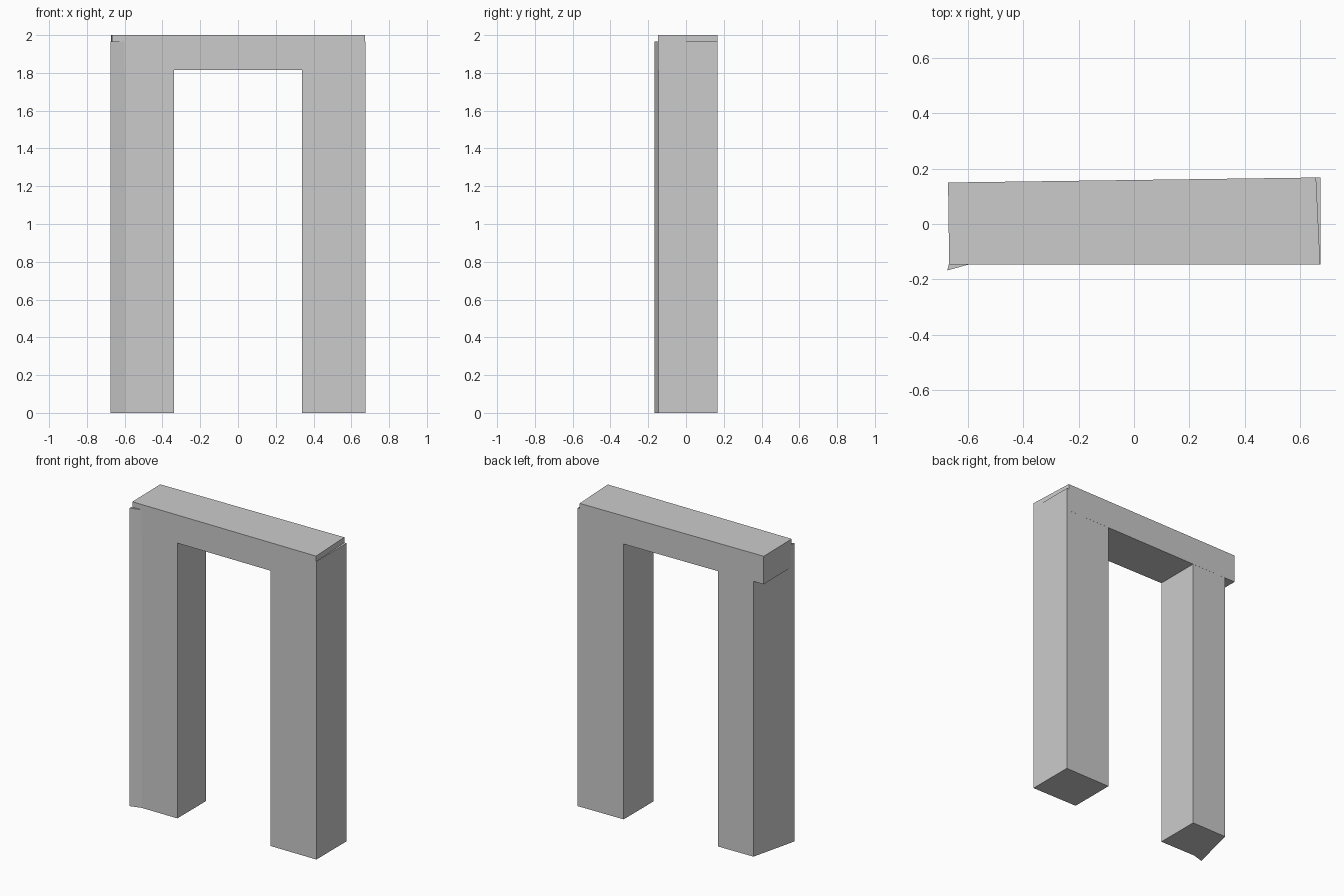
import bpy
import bmesh

cube = bpy.data.objects.get("Cube")
if cube:
    bpy.data.objects.remove(cube, do_unlink=True)

# Single stone colour
stone = bpy.data.materials.new("grey_stone")
stone.use_nodes = True
grey = (0.6, 0.6, 0.6, 1.0)
stone.diffuse_color = grey
stone.node_tree.nodes["Principled BSDF"].inputs["Base Color"].default_value = grey


def block(name, footprint, bottom, top):
    """Extrude a counter-clockwise footprint from bottom to top."""
    bm = bmesh.new()
    base = bm.faces.new([bm.verts.new((x, y, bottom)) for x, y in footprint])
    side = bmesh.ops.extrude_face_region(bm, geom=[base], use_keep_orig=True)
    raised = [v for v in side["geom"] if isinstance(v, bmesh.types.BMVert)]
    bmesh.ops.translate(bm, verts=raised, vec=(0, 0, top - bottom))
    bmesh.ops.recalc_face_normals(bm, faces=bm.faces)
    mesh = bpy.data.meshes.new(name)
    bm.to_mesh(mesh)
    bm.free()
    mesh.materials.append(stone)
    obj = bpy.data.objects.new(name, mesh)
    bpy.context.collection.objects.link(obj)
    return obj


LINTEL_BOTTOM = 1.815
PILLAR_TOP = 1.965
FRONT = -0.147


def back(x):
    """Slightly skewed back plane shared by the lintel and pillars."""
    return 0.159 + 0.0135 * x


# Lintel across the top
block("lintel",
      [(-0.668, FRONT), (0.673, FRONT), (0.658, back(0.658)), (-0.672, back(-0.672))],
      LINTEL_BOTTOM, 2.0)

# Pillars sit a hair inside the lintel planes
HAIR = 0.0005
f = FRONT + HAIR

# Regular pillar on the +x side
block("left_pillar",
      [(0.34, f), (0.674, f), (0.674, back(0.674) - HAIR), (0.34, back(0.34) - HAIR)],
      0.0, PILLAR_TOP)

# Worn pillar on the -x side, with a slanted outer face and jutting corner
block("right_pillar",
      [(-0.675, -0.168), (-0.598, f), (-0.34, f),
       (-0.34, back(-0.34) - HAIR), (-0.597, back(-0.597) - HAIR)],
      0.0, PILLAR_TOP)
